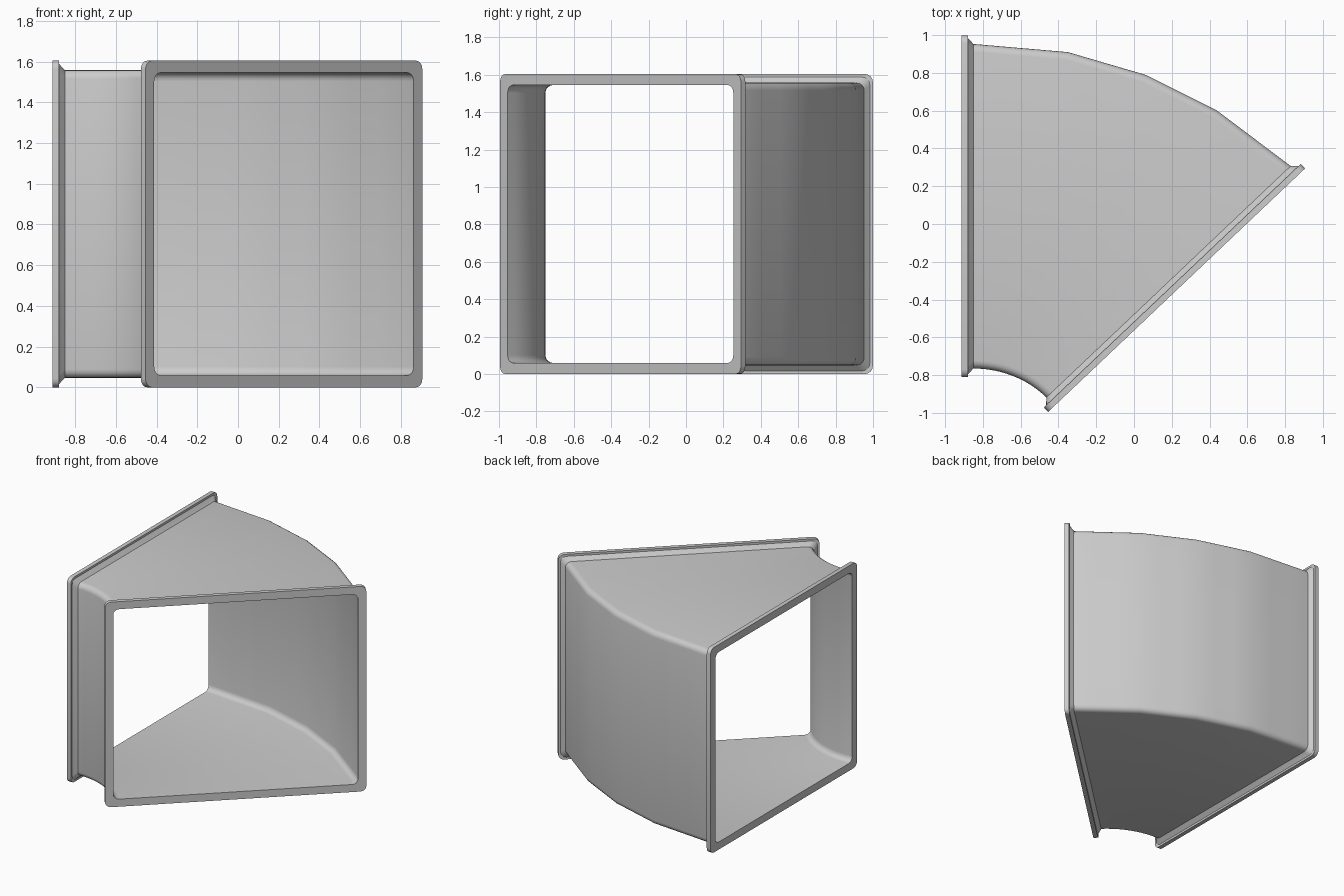
import bpy, bmesh
from math import sin, cos, pi, radians
from mathutils import Vector

if "Cube" in bpy.data.objects:
    bpy.data.objects.remove(bpy.data.objects["Cube"])

Z0, Z1 = 0.046, 1.558      # outside of the duct wall
WALL, LIP = 0.013, 0.046   # sheet thickness, flange projection
THICK, DEPTH = 0.033, 0.062


def ring(inner, outer, grow, r=0.042, seg=4):
    """Upright rounded rectangle spanning two plan points."""
    u = (outer - inner).normalized()
    length = (outer - inner).length
    a, b, c, d = -grow, length + grow, Z0 - grow, Z1 + grow
    pts = []
    corners = [(b - r, d - r), (a + r, d - r), (a + r, c + r), (b - r, c + r)]
    for k, (s, z) in enumerate(corners):
        for i in range(seg + 1):
            t = (k + i / seg) * pi / 2
            p = inner + u * (s + r * cos(t))
            pts.append((p.x, p.y, z + r * sin(t)))
    return pts


def loft(name, rings):
    """Closed tube of rings: the last ring joins back to the first."""
    bm = bmesh.new()
    loops = [[bm.verts.new(p) for p in rg] for rg in rings]
    n = len(loops[0])
    for k, A in enumerate(loops):
        B = loops[(k + 1) % len(loops)]
        for i in range(n):
            j = (i + 1) % n
            bm.faces.new((A[i], A[j], B[j], B[i]))
    bmesh.ops.recalc_face_normals(bm, faces=bm.faces)
    me = bpy.data.meshes.new(name)
    bm.to_mesh(me)
    bm.free()
    ob = bpy.data.objects.new(name, me)
    bpy.context.collection.objects.link(ob)
    bpy.ops.object.select_all(action='DESELECT')
    ob.select_set(True)
    bpy.context.view_layer.objects.active = ob
    bpy.ops.object.shade_smooth_by_angle(angle=radians(30))
    return ob


# End faces in plan: inner point, outer point, direction into the duct
left = (Vector((-0.912, -0.765)), Vector((-0.912, 0.953)), Vector((1, 0)))
right = (Vector((-0.421, -0.963)), Vector((0.872, 0.262)), Vector((-0.688, 0.725)))


def at(end, depth, grow):
    return ring(end[0] + end[2] * depth, end[1] + end[2] * depth, grow)


# Curved duct: faceted outer wall, smooth inner arc
outer = [left[1] + left[2] * DEPTH] + [Vector(p) for p in
         ((-0.35, 0.91), (0.06, 0.79), (0.44, 0.60))] + [right[1] + right[2] * DEPTH]
i0, i1 = left[0] + left[2] * DEPTH, right[0] + right[2] * DEPTH
SUB, TURN = 3, radians(46.5)
N = SUB * (len(outer) - 1)
stations = [(left[0], left[1])]
for k in range(N + 1):
    t = k / N
    s = min(k // SUB, len(outer) - 2)
    o = outer[s].lerp(outer[s + 1], k / SUB - s)
    a = TURN * t
    i = Vector((i0.x + (i1.x - i0.x) * sin(a) / sin(TURN),
                i0.y + (i1.y - i0.y) * (1 - cos(a)) / (1 - cos(TURN))))
    stations.append((i, o))
stations.append((right[0], right[1]))
loft("curved_duct", [ring(i, o, 0) for i, o in stations] +
     [ring(i, o, -WALL) for i, o in reversed(stations)])

# Flanges: flat lip with a sloped fillet down to the duct
for name, end in (("left_flange", left), ("right_flange", right)):
    loft(name, [at(end, 0, 0), at(end, 0, LIP), at(end, THICK, LIP),
                at(end, THICK, LIP * 0.65), at(end, DEPTH, 0)])
